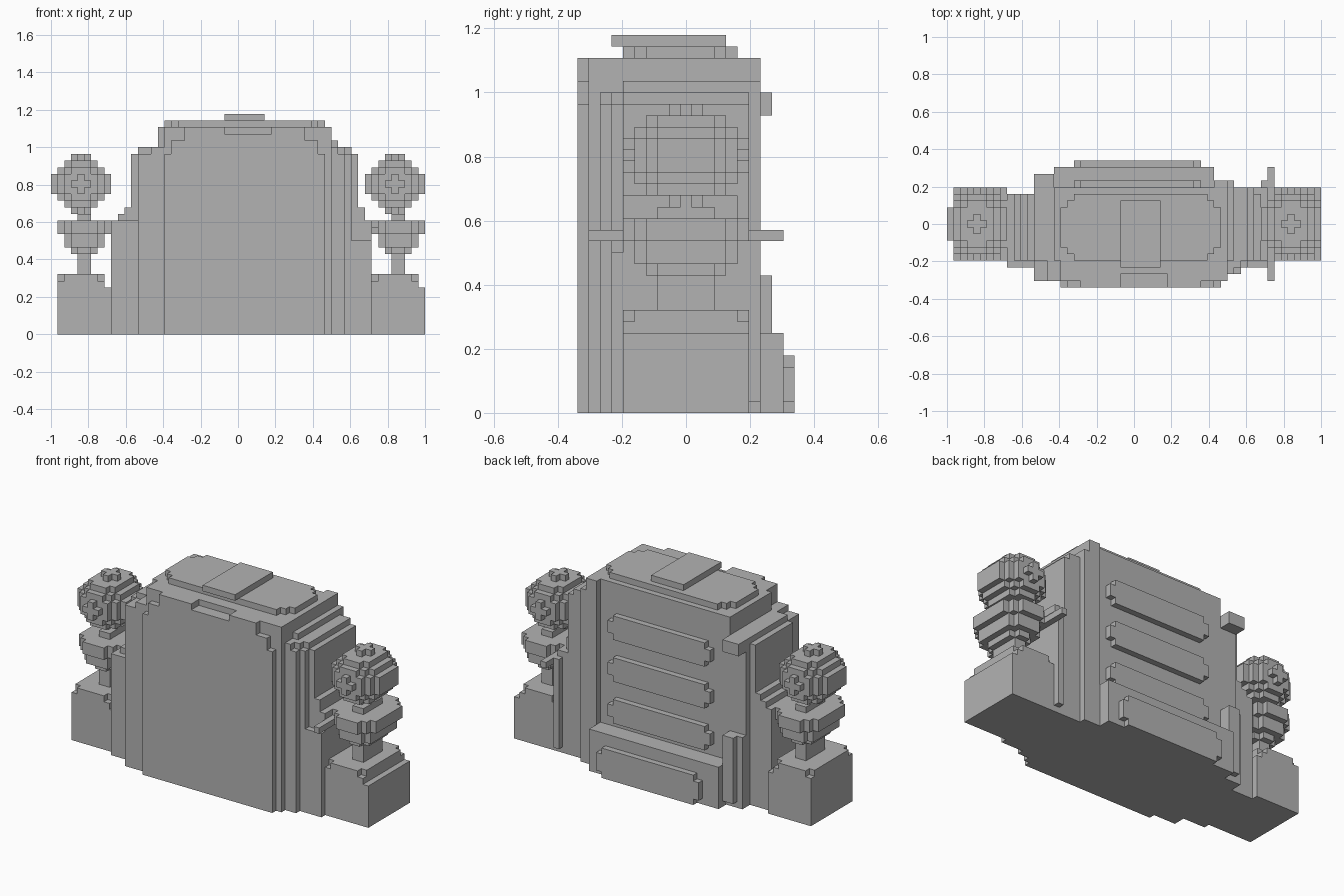
import bpy
import bmesh
from mathutils import Vector

default_cube = bpy.data.objects.get("Cube")
if default_cube:
    bpy.data.objects.remove(default_cube, do_unlink=True)

UNIT = 1 / 28
CENTRE = Vector((28, 9.5, 0))

stone = bpy.data.materials.new("grey stone")
stone.use_nodes = True
stone.diffuse_color = (0.45, 0.45, 0.45, 1)
stone.node_tree.nodes["Principled BSDF"].inputs["Base Color"].default_value = stone.diffuse_color


def block(x, y, z, cut=0, axis=2):
    """Cells of a block; cut trims the four corners seen along the axis."""
    spans = (x, y, z)
    sides = [a for a in range(3) if a != axis]
    cells = set()
    for i in range(*x):
        for j in range(*y):
            for k in range(*z):
                cell = (i, j, k)
                inset = sum(min(cell[a] - spans[a][0], spans[a][1] - 1 - cell[a]) for a in sides)
                if inset >= cut:
                    cells.add(cell)
    return cells


def ball(cx, cy, cz, radius_squared, depth_scale):
    """Cells of a stepped ball that is stretched along y."""
    reach = range(-5, 6)
    return {(cx + i, cy + j, cz + k) for i in reach for j in reach for k in reach
            if i * i + (j * depth_scale) ** 2 + k * k <= radius_squared}


def build(name, cells):
    """Turn cells into one closed shell with large flat faces."""
    bm = bmesh.new()
    corners = {}

    def corner(point):
        key = tuple(point)
        if key not in corners:
            corners[key] = bm.verts.new((Vector(key) - CENTRE) * UNIT)
        return corners[key]

    for cell in sorted(cells):
        for axis in range(3):
            for side in (0, 1):
                neighbour = list(cell)
                neighbour[axis] += 1 if side else -1
                if tuple(neighbour) in cells:
                    continue
                u, v = (axis + 1) % 3, (axis + 2) % 3
                ring = []
                for du, dv in ((0, 0), (1, 0), (1, 1), (0, 1)):
                    point = list(cell)
                    point[axis] += side
                    point[u] += du
                    point[v] += dv
                    ring.append(corner(point))
                bm.faces.new(ring if side else ring[::-1])
    bmesh.ops.dissolve_limit(bm, angle_limit=0.01, verts=bm.verts[:], edges=bm.edges[:])
    mesh = bpy.data.meshes.new(name)
    bm.to_mesh(mesh)
    bm.free()
    mesh.materials.append(stone)
    obj = bpy.data.objects.new(name, mesh)
    bpy.context.collection.objects.link(obj)


# Main body, stepped inwards towards the top
body = set()
for left, right, top in ((9, 48, 17), (10, 47, 18), (11, 47, 19), (12, 46, 27),
                         (13, 45, 28), (16, 43, 29), (16, 42, 31)):
    body |= block((left, right), (4, 14), (0, top))
# Body back wall
for left, right, top in ((13, 46, 27), (13, 45, 28), (16, 43, 29), (16, 42, 31)):
    body |= block((left, right), (14, 15), (0, top))
body |= block((43, 48), (14, 15), (0, 17))
# Stepped front layers, each narrower than the one behind
body |= block((9, 48), (3, 4), (0, 14))
body |= block((9, 45), (3, 4), (0, 17))
for front, left, right in ((3, 13, 45), (2, 13, 44), (1, 13, 42)):
    body |= block((left, right), (front, front + 1), (0, 27))
    body |= block((left + 2, right - 1), (front, front + 1), (0, 28))
    body |= block((17, min(right, 42)), (front, front + 1), (0, 31))
body |= block((17, 41), (0, 1), (0, 27))
body |= block((18, 40), (0, 1), (0, 29))
body |= block((20, 38), (0, 1), (0, 31))
# Shallow slot in the front top edge
body -= block((26, 33), (0, 2), (30, 31))
build("cabinet_body", body)

# Top slab and raised lid
build("top_slab", block((17, 41), (4, 14), (31, 32), cut=2))
build("raised_lid", block((26, 32), (3, 13), (32, 33)))

# Back posts
build("back_tall_post", block((40, 42), (15, 16), (0, 31)) | block((42, 43), (15, 16), (0, 29)))
build("back_thin_post", block((47, 48), (15, 16), (1, 16)))
build("side_shelf", block((48, 49), (1, 18), (15, 16)))

# Back drawers
for name, bottom in (("lower_drawer", 8), ("middle_drawer", 15), ("upper_drawer", 22)):
    build(name, block((19, 38), (15, 16), (bottom, bottom + 4), cut=1, axis=1))
build("bottom_drawer", block((16, 40), (15, 18), (0, 7)))
build("bottom_drawer_panel", block((19, 38), (18, 19), (0, 5), cut=1, axis=1))

# Side strip with its foot, and the bracket above
build("back_strip", block((14, 16), (15, 17), (1, 12)) | block((13, 16), (15, 16), (0, 12)))
build("back_bracket", block((13, 16), (15, 17), (26, 28)))

# The two ornaments: pedestal, column, bowl and ball
for side, shift in (("right", 0), ("left", 47)):
    def across(start, end):
        return (start + shift, end + shift)

    pedestal = block(across(1, 9), (4, 15), (0, 7))
    pedestal |= block(across(1, 8), (4, 15), (7, 8))
    pedestal |= block(across(1, 8), (4, 15), (8, 9), cut=1)
    build(side + "_pedestal", pedestal)

    build(side + "_column", block(across(4, 6), (7, 12), (9, 12)))

    bowl = block(across(3, 7), (6, 13), (12, 13), cut=1)
    bowl |= block(across(2, 8), (5, 14), (13, 15), cut=1)
    bowl |= block(across(1, 9), (4, 15), (15, 17), cut=2)
    bowl |= block(across(4, 6), (7, 12), (17, 18))
    build(side + "_bowl", bowl)

    globe = ball(4 + shift, 9, 22, 17.5, 0.8)
    globe |= block(across(0, 9), (7, 12), (21, 24))
    build(side + "_ball", globe)
